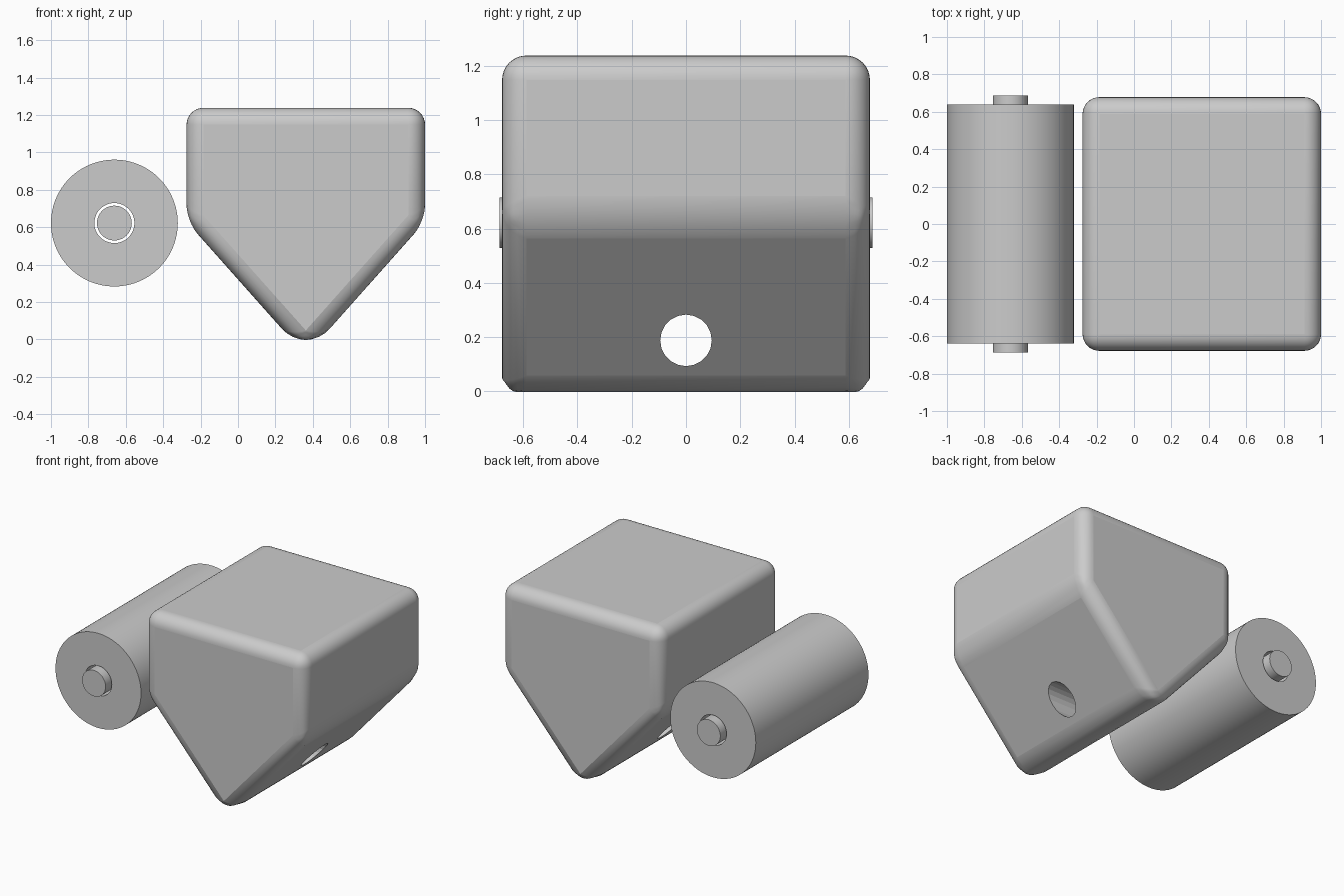
import bpy
import bmesh
from math import radians
from mathutils import Matrix

if "Cube" in bpy.data.objects:
    bpy.data.objects.remove(bpy.data.objects["Cube"])

grey = bpy.data.materials.new("plain grey")
grey.use_nodes = True
GREY = (0.6, 0.6, 0.6, 1)
grey.diffuse_color = GREY
grey.node_tree.nodes["Principled BSDF"].inputs["Base Color"].default_value = GREY


def add_object(name, bm):
    bmesh.ops.recalc_face_normals(bm, faces=bm.faces)
    mesh = bpy.data.meshes.new(name)
    bm.to_mesh(mesh)
    bm.free()
    mesh.materials.append(grey)
    obj = bpy.data.objects.new(name, mesh)
    bpy.context.collection.objects.link(obj)
    return obj


def cylinder(name, radius, length, location, axis, sides):
    bm = bmesh.new()
    turn = Matrix.Rotation(radians(90), 4, axis)
    bmesh.ops.create_cone(bm, cap_ends=True, segments=sides, radius1=radius, radius2=radius,
                          depth=length, matrix=Matrix.Translation(location) @ turn)
    return add_object(name, bm)


def drill(target, cutter):
    cut = target.modifiers.new("hole", "BOOLEAN")
    cut.operation = "DIFFERENCE"
    cut.solver = "EXACT"
    cut.object = cutter
    cutter.hide_render = True
    cutter.hide_set(True)


def shade(obj, angle):
    bpy.ops.object.select_all(action="DESELECT")
    obj.select_set(True)
    bpy.context.view_layer.objects.active = obj
    bpy.ops.object.shade_smooth_by_angle(angle=radians(angle))


# Wedge-bottomed block: five-sided profile pulled along y
LEFT, RIGHT, TOP, SHOULDER, KEEL = -0.275, 1.0, 1.238, 0.63, -0.087
MID = (LEFT + RIGHT) / 2
profile = [(LEFT, TOP), (LEFT, SHOULDER), (MID, KEEL), (RIGHT, SHOULDER), (RIGHT, TOP)]
bm = bmesh.new()
face = bm.faces.new([bm.verts.new((x, -0.678, z)) for x, z in profile])
pulled = bmesh.ops.extrude_face_region(bm, geom=[face])["geom"]
bmesh.ops.translate(bm, vec=(0, 1.356, 0),
                    verts=[v for v in pulled if isinstance(v, bmesh.types.BMVert)])

# Rounded edges, wider along the keel
weight = bm.edges.layers.float.new("bevel_weight_edge")
for edge in bm.edges:
    on_keel = all(v.co.z < 0 for v in edge.verts)
    edge[weight] = 1.0 if on_keel else 0.46
block = add_object("block", bm)
bevel = block.modifiers.new("rounding", "BEVEL")
bevel.limit_method = "WEIGHT"
bevel.width = 0.195
bevel.segments = 8
bevel.use_clamp_overlap = False

# Cross hole through the wedge
drill(block, cylinder("cross_hole_cutter", 0.095, 3, (MID, 0, 0.188), "Y", 20))
shade(block, 35)

# Roller with a bore, and the loose axle inside it
CENTRE = (-0.661, 0, 0.622)
roller = cylinder("roller", 0.339, 1.276, CENTRE, "X", 96)
drill(roller, cylinder("bore_cutter", 0.107, 2, CENTRE, "X", 48))
shade(roller, 35)
axle = cylinder("axle", 0.093, 1.376, CENTRE, "X", 48)
shade(axle, 35)
